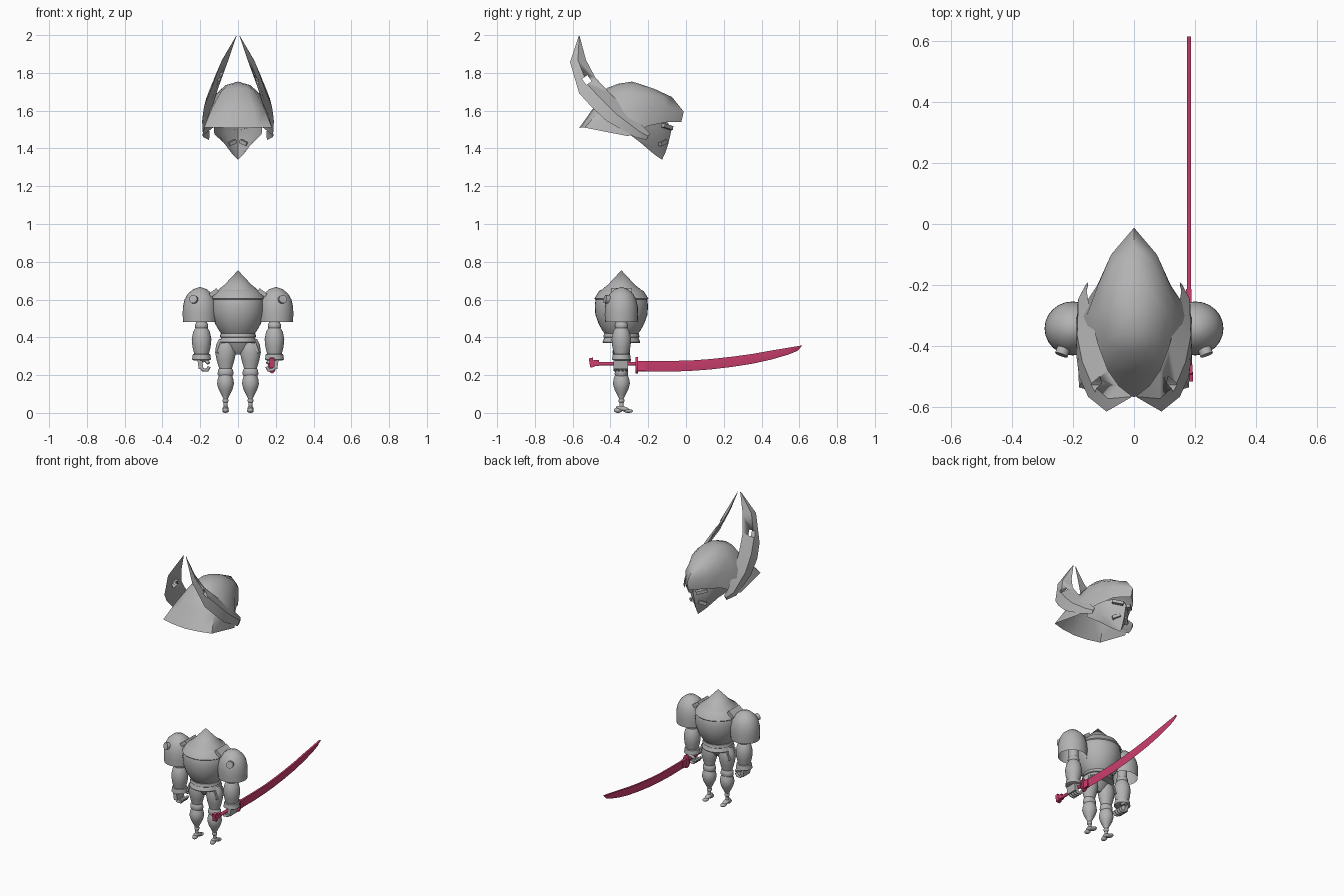
import bpy, bmesh, math
from mathutils import Vector, Matrix

cube = bpy.data.objects.get("Cube")
if cube:
    bpy.data.objects.remove(cube, do_unlink=True)


def material(name, rgb):
    m = bpy.data.materials.new(name)
    m.use_nodes = True
    m.diffuse_color = (*rgb, 1)
    m.node_tree.nodes["Principled BSDF"].inputs["Base Color"].default_value = (*rgb, 1)
    return m


GREY = material("armour grey", (0.45, 0.45, 0.45))
PINK = material("sword pink", (0.62, 0.05, 0.16))
BODY_Y = -0.342


def finish(name, bm, mat, angle=40):
    bmesh.ops.remove_doubles(bm, verts=bm.verts, dist=0.0004)
    bmesh.ops.recalc_face_normals(bm, faces=bm.faces)
    me = bpy.data.meshes.new(name)
    bm.to_mesh(me)
    bm.free()
    me.materials.append(mat)
    ob = bpy.data.objects.new(name, me)
    bpy.context.collection.objects.link(ob)
    bpy.ops.object.select_all(action='DESELECT')
    ob.select_set(True)
    bpy.context.view_layer.objects.active = ob
    bpy.ops.object.shade_smooth_by_angle(angle=math.radians(angle))
    return ob


def loft(name, rows, mat=GREY, closed=True, caps=False, angle=40):
    """Skin a series of equal-length point rows."""
    bm = bmesh.new()
    grid = [[bm.verts.new(p) for p in row] for row in rows]
    n = len(rows[0])
    for a, b in zip(grid, grid[1:]):
        for i in range(n if closed else n - 1):
            j = (i + 1) % n
            bm.faces.new((a[i], a[j], b[j], b[i]))
    if caps:
        bm.faces.new(grid[0])
        bm.faces.new(grid[-1])
    return finish(name, bm, mat, angle)


def lathe(name, profile, x=0, y=BODY_Y, sx=1, sy=1, seg=24, mat=GREY, caps=True):
    """Turn a (height, radius) profile about a vertical axis."""
    rows = [[(x + sx * r * math.cos(t), y + sy * r * math.sin(t), z)
             for t in (math.tau * i / seg for i in range(seg))] for z, r in profile]
    return loft(name, rows, mat, caps=caps)


def solid(name, kind, loc, size, rot=(0, 0, 0), mat=GREY):
    bm = bmesh.new()
    if kind == "box":
        bmesh.ops.create_cube(bm, size=1)
    elif kind == "ball":
        bmesh.ops.create_uvsphere(bm, u_segments=18, v_segments=10, radius=0.5)
    else:
        bmesh.ops.create_cone(bm, segments=18, radius1=0.5, radius2=0.5, depth=1, cap_ends=True)
    turn = Matrix.Identity(4)
    for a, axis in zip(rot, "XYZ"):
        turn = Matrix.Rotation(math.radians(a), 4, axis) @ turn
    bm.transform(Matrix.Translation(loc) @ turn @ Matrix.Diagonal((*size, 1)))
    return finish(name, bm, mat)


def tube(name, pts, radius):
    cu = bpy.data.curves.new(name, 'CURVE')
    cu.dimensions = '3D'
    cu.bevel_depth = radius
    cu.bevel_resolution = 2
    cu.use_fill_caps = True
    sp = cu.splines.new('POLY')
    sp.points.add(len(pts) - 1)
    for q, p in zip(sp.points, pts):
        q.co = (*p, 1)
    cu.materials.append(GREY)
    ob = bpy.data.objects.new(name, cu)
    bpy.context.collection.objects.link(ob)


def flip(p):
    return (-p[0], p[1], p[2])


def ring(half):
    """Half outline from back centre to front centre, mirrored to a loop."""
    return half + [flip(p) for p in half[-2:0:-1]]


# helmet bowl with flared neck guard and pointed prow
bowl = [
    [(0, -.566, 1.508), (.1, -.557, 1.51), (.18, -.535, 1.51), (.19, -.307, 1.465), (.12, -.2, 1.52), (.075, -.1, 1.54), (0, -.025, 1.54)],
    [(0, -.49, 1.615), (.08, -.485, 1.615), (.14, -.45, 1.61), (.155, -.3, 1.6), (.118, -.2, 1.62), (.075, -.1, 1.62), (0, -.012, 1.595)],
    [(0, -.418, 1.72), (.05, -.41, 1.715), (.09, -.385, 1.7), (.115, -.29, 1.69), (.095, -.2, 1.685), (.06, -.125, 1.675), (0, -.074, 1.672)],
    [(0, -.36, 1.742), (.03, -.355, 1.74), (.05, -.34, 1.738), (.065, -.28, 1.735), (.05, -.22, 1.73), (.03, -.18, 1.72), (0, -.16, 1.712)],
]
rows = [ring(h) for h in bowl]
rows.append([(0, -.285, 1.754)] * len(rows[0]))
helmet = loft("helmet_bowl", rows, angle=50)

# face mask with a beaked chin, open at the back
mask = [
    [(.13, -.27, 1.53), (.11, -.2, 1.54), (.07, -.13, 1.54), (0, -.1, 1.54)],
    [(.125, -.3, 1.475), (.1, -.21, 1.47), (.065, -.13, 1.48), (0, -.075, 1.505)],
    [(.075, -.24, 1.43), (.06, -.18, 1.41), (.04, -.13, 1.42), (0, -.095, 1.42)],
    [(.03, -.17, 1.37), (.025, -.15, 1.37), (.015, -.13, 1.37), (0, -.11, 1.375)],
    [(0, -.127, 1.34)] * 4,
]
loft("face_mask", [h + [flip(p) for p in h[-2::-1]] for h in mask], closed=False)
for s, side in ((1, "left"), (-1, "right")):
    solid(side + "_brow", "box", (s * .045, -.1, 1.515), (.07, .025, .02), (0, s * -12, s * -40))
    solid(side + "_jaw_plate", "box", (s * .035, -.125, 1.43), (.05, .03, .02), (0, s * 20, s * -40))

# horns: (front edge, back edge) pairs from root to tip
HORN = [((.15, -.19, 1.48), (.155, -.21, 1.445)), ((.155, -.22, 1.51), (.185, -.27, 1.46)),
        ((.14, -.31, 1.6), (.19, -.42, 1.545)), ((.115, -.4, 1.69), (.18, -.5, 1.62)),
        ((.085, -.48, 1.775), (.15, -.566, 1.693)), ((.05, -.53, 1.87), (.09, -.614, 1.857)),
        ((.008, -.563, 1.995), (.01, -.568, 1.995))]
for s, side in ((1, "left"), (-1, "right")):
    rows = []
    for f, b in HORN:
        f, b = Vector(f), Vector(b)
        mid, w = (f + b) / 2, (f - b).length
        out = Vector((.16 * w, 0, .05 * w))
        section = [f, mid + out, b, mid - out * 0.3]
        rows.append([(s * p.x, p.y, p.z) for p in section])
    horn = loft(side + "_horn", rows, caps=True, angle=35)
    hole = solid("horn_hole_cutter", "box", (s * .1, -.525, 1.762), (.3, .035, .04), (35, 0, 0))
    hole.hide_render = True
    mod = horn.modifiers.new("hole", 'BOOLEAN')
    mod.object = hole
    mod.solver = 'EXACT'
    bpy.context.view_layer.objects.active = horn
    bpy.ops.object.modifier_apply(modifier="hole")
    bpy.data.objects.remove(hole, do_unlink=True)

# torso, collar seam, waist and flared belt
lathe("torso", [(.41, .08), (.435, .1), (.47, .12), (.52, .138), (.57, .141), (.61, .135),
                (.645, .113), (.68, .07), (.755, 0)], seg=32, caps=False)
lathe("chest_band", [(.6, .138), (.605, .143), (.645, .118), (.65, .108)], seg=32, caps=False)
lathe("waist", [(.37, .075), (.43, .088)])
lathe("belt_upper", [(.398, .09), (.402, .096), (.42, .092), (.424, .085)])
lathe("belt_lower", [(.37, .098), (.375, .1), (.398, .09)])
lathe("pelvis", [(.31, .02), (.335, .055), (.385, .088)], sy=.6)

LEG = [(.39, .035), (.36, .05), (.32, .055), (.28, .047), (.235, .034), (.228, .04), (.205, .042), (.195, .036)]
SHIN = [(.2, .034), (.18, .041), (.155, .045), (.125, .037), (.095, .022), (.075, .012), (.06, .01), (.025, .012)]
FOREARM = [(.45, .032), (.43, .044), (.39, .052), (.35, .048), (.3, .036), (.28, .03)]
PAULDRON = [(.48, .09), (.52, .092), (.56, .091), (.6, .082), (.63, .065), (.655, .036), (.667, 0)]
for s, side in ((1, "left"), (-1, "right")):
    # leg
    lx = s * .066
    lathe(side + "_thigh", LEG, lx, sy=.85)
    lathe(side + "_shin", SHIN, lx)
    solid(side + "_hip_plate", "box", (s * .098, BODY_Y, .345), (.012, .09, .06), (0, s * -18, 0))
    solid(side + "_ankle", "ball", (lx, BODY_Y, .065), (.032, .032, .03))
    solid(side + "_heel", "ball", (lx, -.36, .014), (.032, .045, .028))
    solid(side + "_foot", "ball", (lx, -.335, .022), (.034, .075, .026), (-12, 0, 0))
    solid(side + "_toe", "ball", (lx, -.305, .01), (.036, .05, .02))
    # arm
    ax = s * .193
    solid(side + "_upper_arm", "cylinder", (ax, BODY_Y, .53), (.06, .06, .14))
    solid(side + "_elbow", "ball", (ax, BODY_Y, .46), (.072, .072, .06))
    lathe(side + "_forearm", FOREARM, ax)
    lathe(side + "_cuff", [(.278, .04), (.282, .05), (.31, .046), (.314, .036)], ax)
    # shoulder
    lathe(side + "_pauldron", PAULDRON, s * .201, sy=.96, caps=False)
    solid(side + "_pauldron_boss", "cylinder", (s * .233, -.415, .6), (.044, .044, .03), (78, 0, s * 20))
    solid(side + "_collar_plate", "box", (s * .128, BODY_Y, .636), (.05, .11, .022), (0, s * 38, 0))
    # hand with curled fingers
    solid(side + "_palm", "box", (s * .199, -.345, .258), (.025, .075, .05), (0, s * 8, 0))
    for k in range(4):
        fy = -.375 + k * .02
        tube(side + "_finger", [(s * .2, fy, .245), (s * .185, fy, .228), (s * .163, fy, .226), (s * .152, fy, .245)], .009)
    tube(side + "_thumb", [(s * .195, -.31, .275), (s * .172, -.3, .278), (s * .155, -.31, .262)], .009)

# sword held in the left hand
SX = .18
solid("sword_grip", "cylinder", (SX, -.375, .26), (.02, .02, .24), (90, 0, 0), PINK)
solid("sword_pommel", "box", (SX, -.5, .266), (.026, .022, .05), (10, 0, 0), PINK)
solid("sword_collar", "box", (SX, -.475, .264), (.022, .03, .03), mat=PINK)
solid("sword_guard", "cylinder", (SX, -.261, .253), (.045, .088, .012), (90, 0, 0), PINK)
solid("sword_blade_collar", "box", (SX, -.235, .25), (.018, .045, .05), mat=PINK)
BLADE = [(-.255, .275, .22), (-.1, .275, .218), (.02, .277, .222), (.13, .285, .23), (.24, .297, .243),
         (.35, .312, .26), (.45, .33, .282), (.54, .345, .308), (.59, .353, .328), (.614, .357, .355)]
loft("sword_blade", [[(SX - .006, y, top), (SX + .006, y, top), (SX + .005, y, (top + low) / 2),
                      (SX, y, low), (SX - .005, y, (top + low) / 2)] for y, top, low in BLADE],
     PINK, caps=True, angle=30)
